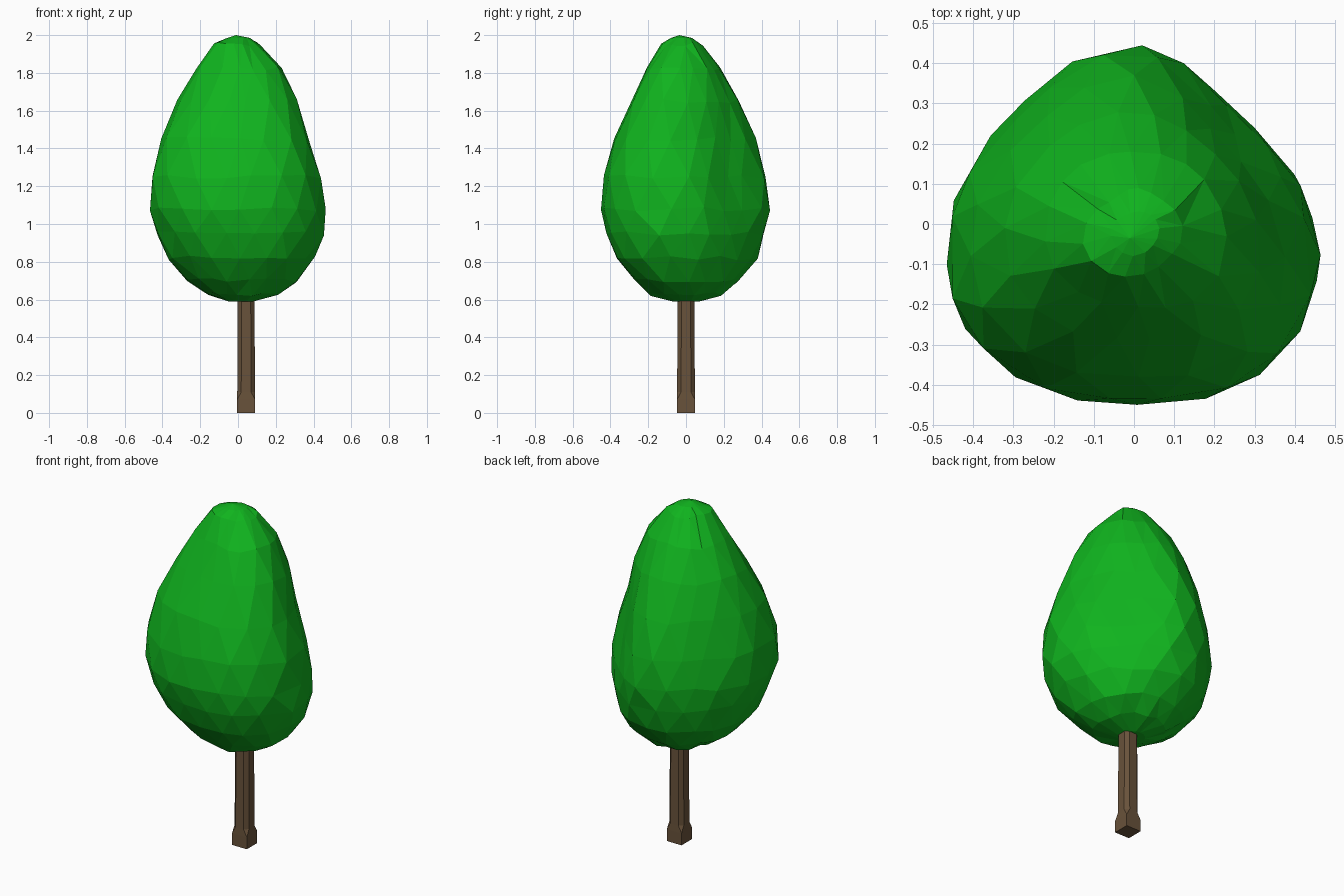
import bpy, bmesh, math, random

if "Cube" in bpy.data.objects:
    bpy.data.objects.remove(bpy.data.objects["Cube"])

random.seed(4)


def material(name, color):
    m = bpy.data.materials.new(name)
    m.diffuse_color = (*color, 1)
    m.use_nodes = True
    m.node_tree.nodes["Principled BSDF"].inputs["Base Color"].default_value = m.diffuse_color
    return m


def finish(name, bm, mat):
    bmesh.ops.remove_doubles(bm, verts=bm.verts, dist=0.0005)
    bmesh.ops.recalc_face_normals(bm, faces=bm.faces)
    me = bpy.data.meshes.new(name)
    bm.to_mesh(me)
    bm.free()
    me.materials.append(mat)
    ob = bpy.data.objects.new(name, me)
    bpy.context.collection.objects.link(ob)
    return ob


def skin(bm, rings):
    """Bridge consecutive vertex rings with quads."""
    for a, b in zip(rings, rings[1:]):
        n = len(a)
        for i in range(n):
            j = (i + 1) % n
            bm.faces.new((a[i], a[j], b[j], b[i]))


# Crown: radius in eight compass directions (E, NE, N, NW, W, SW, S, SE) per height
LEVELS = [
    (0.59, (.08, .08, .07, .06, .05, .06, .07, .08)),
    (0.63, (.21, .20, .19, .17, .16, .17, .18, .22)),
    (0.70, (.31, .30, .28, .27, .27, .28, .27, .32)),
    (0.82, (.40, .36, .38, .365, .365, .385, .365, .42)),
    (0.95, (.445, .38, .425, .40, .425, .45, .42, .475)),
    (1.08, (.45, .37, .447, .41, .46, .485, .45, .49)),
    (1.25, (.425, .335, .43, .39, .455, .48, .435, .48)),
    (1.45, (.355, .30, .37, .345, .40, .42, .38, .425)),
    (1.65, (.305, .265, .28, .285, .32, .32, .285, .335)),
    (1.82, (.225, .20, .18, .20, .22, .22, .205, .245)),
    (1.95, (.12, .09, .09, .08, .12, .14, .13, .12)),
    (1.985, (.06, .04, .03, .03, .05, .07, .08, .07)),
]


def radius(r, t):
    """Smooth periodic interpolation of the eight radii, t in 0..8."""
    i = math.floor(t)
    f = t - i
    a, b, c, d = (r[(i + k) % 8] for k in (-1, 0, 1, 2))
    return b + 0.5 * f * (c - a + f * (2*a - 5*b + 4*c - d + f * (3*(b - c) + d - a)))


SEG = 18
bm = bmesh.new()
rings = []
for k, (z, r) in enumerate(LEVELS):
    ring = []
    inner = k in (0, len(LEVELS) - 1)
    for i in range(SEG):
        step = i + 0.5 * (k % 2) + random.uniform(-.15, .15)
        ang = step * math.tau / SEG
        rad = radius(r, ang * 8 / math.tau)
        # fuller rounded corners right of front and left of front
        for corner in (math.radians(-20), math.radians(205)):
            rad *= 1 + .03 * max(0, math.cos(ang - corner)) ** 30
        dz = 0 if inner else random.uniform(-.012, .012)
        ring.append(bm.verts.new((rad * math.cos(ang), rad * math.sin(ang), z + dz)))
    rings.append(ring)
skin(bm, rings)
bm.faces.new(rings[0])
tip = bm.verts.new((-.01, -.035, 2.0))
for i in range(SEG):
    bm.faces.new((rings[-1][i], rings[-1][(i + 1) % SEG], tip))
bmesh.ops.triangulate(bm, faces=bm.faces[:], quad_method='SHORT_EDGE')
finish("crown", bm, material("leaf_green", (.005, .45, .013)))

# Trunk: square foot, stop-chamfered into an eight-sided shaft
CX, H = .043, .048
bm = bmesh.new()
rings = []
for z, h, c in ((0, H, 0), (.07, H, 0), (.11, H - .001, .021), (.66, H - .004, .02)):
    ring = []
    for q in range(4):
        ca, sa = round(math.cos(q * math.pi / 2)), round(math.sin(q * math.pi / 2))
        for x, y in ((h, h - c), (h - c, h)):
            ring.append(bm.verts.new((CX + x * ca - y * sa, x * sa + y * ca, z)))
    rings.append(ring)
skin(bm, rings[2:])
skin(bm, rings[1:3])
# foot and caps use single corners
foot = [r[::2] for r in rings[:2]]
skin(bm, foot)
for r in (rings[1],):
    for i in range(0, 8, 2):
        r[i + 1].co = r[i].co
bm.faces.new(foot[0])
bm.faces.new(rings[-1])
loose = [v for v in bm.verts if not v.link_faces]
bmesh.ops.delete(bm, geom=loose, context='VERTS')
finish("trunk", bm, material("bark_brown", (.14, .085, .043)))
